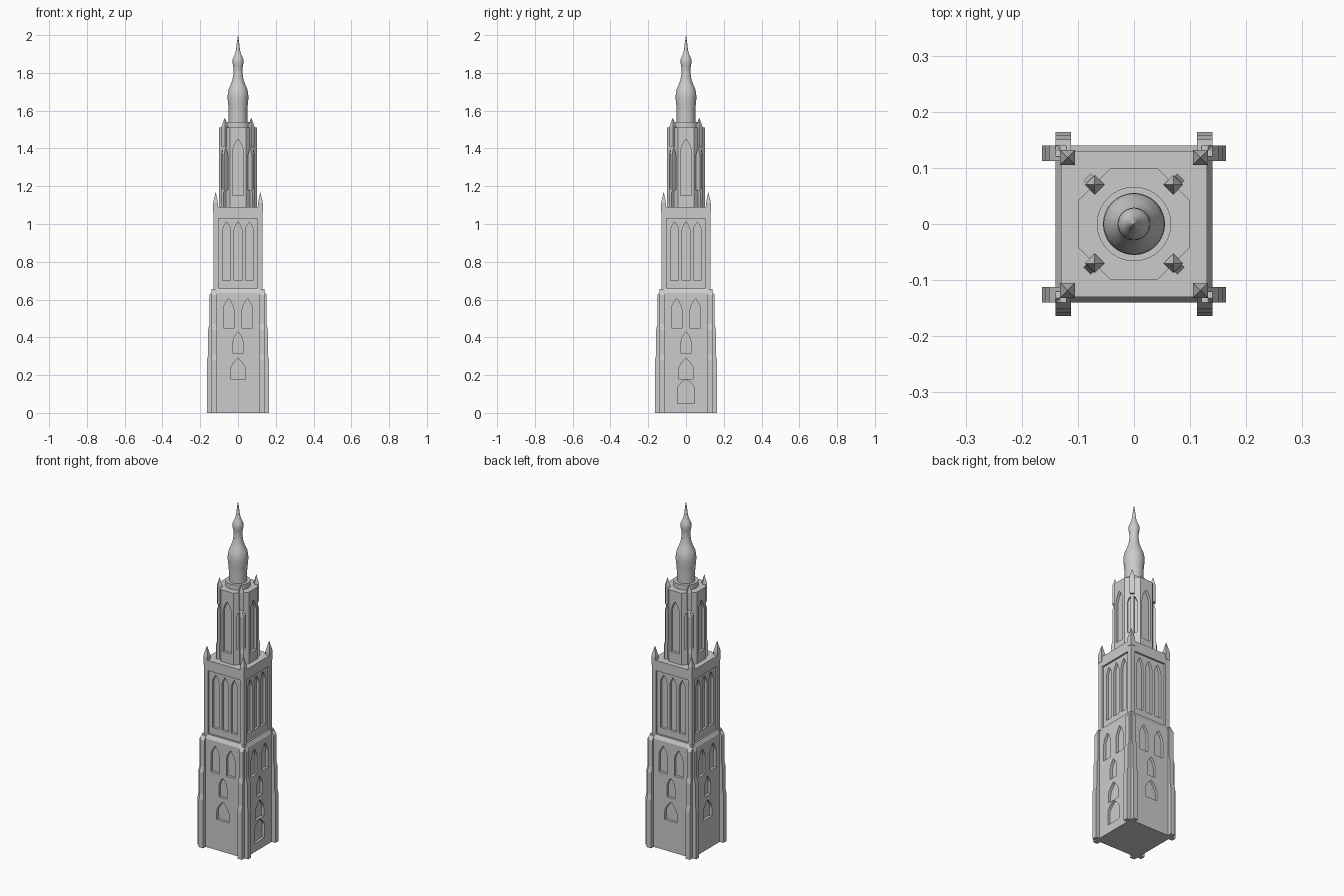
import bpy, bmesh, math
from mathutils import Vector, Matrix

if "Cube" in bpy.data.objects:
    bpy.data.objects.remove(bpy.data.objects["Cube"])


def finish(name, bm, smooth=False):
    bmesh.ops.remove_doubles(bm, verts=bm.verts, dist=1e-5)
    bmesh.ops.recalc_face_normals(bm, faces=bm.faces)
    mesh = bpy.data.meshes.new(name)
    bm.to_mesh(mesh)
    bm.free()
    if smooth:
        mesh.shade_smooth()
        mesh.set_sharp_from_angle(angle=math.radians(35))
    ob = bpy.data.objects.new(name, mesh)
    bpy.context.collection.objects.link(ob)
    return ob


def loft(bm, sides, profile, center=(0, 0), turn=0):
    """Stack regular rings given as (distance to flat side, height)."""
    rings = []
    for r, z in profile:
        R = r / math.cos(math.pi / sides)
        angles = [turn + math.pi * (2 * i + 1) / sides for i in range(sides)]
        rings.append([bm.verts.new((center[0] + R * math.cos(a),
                                    center[1] + R * math.sin(a), z)) for a in angles])
    for a, b in zip(rings, rings[1:]):
        for i in range(sides):
            j = (i + 1) % sides
            bm.faces.new((a[i], a[j], b[j], b[i]))
    bm.faces.new(rings[0])
    bm.faces.new(rings[-1])


def prism(bm, pts, lo, hi, angle, side_profile=False):
    """Extrude (across, z) outward, or (outward, z) sideways; angle 0 faces front."""
    rot = Matrix.Rotation(angle, 3, 'Z')
    ends = []
    for t in (lo, hi):
        ends.append([bm.verts.new(rot @ (Vector((t, -p, z)) if side_profile
                                         else Vector((p, -t, z)))) for p, z in pts])
    n = len(pts)
    for i in range(n):
        j = (i + 1) % n
        bm.faces.new((ends[0][i], ends[0][j], ends[1][j], ends[1][i]))
    bm.faces.new(ends[0])
    bm.faces.new(ends[1])


def lancet(x, half, z0, z1, rise):
    """Pointed arch outline."""
    right = []
    for i in range(6):
        t = i / 6
        right.append((half * math.cos(t * math.pi / 2) ** 0.9 * (1 - 0.12 * t),
                      z1 - rise + rise * t ** 0.95))
    pts = [(x - half, z0), (x + half, z0)] + [(x + u, z) for u, z in right]
    return pts + [(x, z1)] + [(x - u, z) for u, z in reversed(right)]


def cut(ob, cutter_bm):
    cutter = finish("window_cutter", cutter_bm)
    cutter.hide_render = True
    mod = ob.modifiers.new("windows", 'BOOLEAN')
    mod.operation, mod.solver, mod.object = 'DIFFERENCE', 'EXACT', cutter
    deps = bpy.context.evaluated_depsgraph_get()
    mesh = bpy.data.meshes.new_from_object(ob.evaluated_get(deps))
    ob.modifiers.clear()
    ob.data = mesh
    bpy.data.objects.remove(cutter)


quarter = [i * math.pi / 2 for i in range(4)]

# lower stage with its windows, and a door on the right side
bm = bmesh.new()
loft(bm, 4, [(.14, 0), (.14, .635), (.13, .655)])
lower = finish("lower_stage", bm)
bm = bmesh.new()
for a in quarter:
    for shape in (lancet(0, .04, .18, .29, .065), lancet(0, .026, .315, .43, .055),
                  lancet(-.05, .028, .45, .605, .06), lancet(.05, .028, .45, .605, .06)):
        prism(bm, shape, .125, .2, a)
prism(bm, lancet(0, .045, .05, .177, .05), .125, .2, math.pi / 2)
cut(lower, bm)

# paired stepped corner buttresses
bm = bmesh.new()
side = [(.12, 0), (.164, 0), (.164, .28), (.158, .31), (.158, .44), (.151, .47),
        (.151, .625), (.132, .655), (.12, .655)]
for a in quarter:
    for lo, hi in ((.112, .1395), (-.1395, -.112)):
        prism(bm, side, lo, hi, a, True)
finish("buttresses", bm)

# belfry stage: recessed panels, then triple lancets
bm = bmesh.new()
loft(bm, 4, [(.13, .65), (.13, 1.09)])
belfry = finish("belfry_stage", bm)
bm = bmesh.new()
for a in quarter:
    prism(bm, [(-.103, .66), (.103, .66), (.103, 1.03), (-.103, 1.03)], .12, .2, a)
cut(belfry, bm)
bm = bmesh.new()
for a in quarter:
    for x in (-.06, 0, .06):
        prism(bm, lancet(x, .021, .70, 1.012, .05), .106, .2, a)
cut(belfry, bm)

# corner pinnacles of the belfry
bm = bmesh.new()
for sx in (-1, 1):
    for sy in (-1, 1):
        loft(bm, 4, [(.0135, 1.06), (.0135, 1.11), (0.0004, 1.168)], (sx * .1185, sy * .1185))
finish("belfry_pinnacles", bm)

# octagonal lantern with tall windows
bm = bmesh.new()
loft(bm, 8, [(.10, 1.085), (.10, 1.51)])
lantern = finish("lantern", bm)
bm = bmesh.new()
for i in range(8):
    if i % 2:
        shape = lancet(0, .024, 1.18, 1.41, .045)
    else:
        shape = lancet(0, .028, 1.15, 1.45, .07)
    prism(bm, shape, .085, .15, i * math.pi / 4)
cut(lantern, bm)

# stepped piers and pinnacles on the diagonal sides
bm = bmesh.new()
pier = [(.08, 1.085), (.118, 1.085), (.118, 1.16), (.112, 1.185), (.112, 1.37),
        (.101, 1.41), (.08, 1.41)]
for a in quarter:
    d = a + math.pi / 4
    prism(bm, pier, -.009, .009, d, True)
    loft(bm, 4, [(.0125, 1.41), (.0125, 1.515), (.0004, 1.562)],
         (.099 * math.cos(d), .099 * math.sin(d)), math.pi / 4)
finish("lantern_piers", bm)

# round drum and onion spire
bm = bmesh.new()
loft(bm, 48, [(.066, 1.50), (.066, 1.54)])
finish("spire_drum", bm, True)
bm = bmesh.new()
loft(bm, 48, [(.049, 1.53), (.049, 1.60), (.052, 1.635), (.055, 1.665), (.054, 1.69),
              (.049, 1.715), (.038, 1.74), (.029, 1.765), (.025, 1.79), (.023, 1.82),
              (.026, 1.837), (.029, 1.855), (.028, 1.873), (.021, 1.89), (.014, 1.905),
              (.010, 1.925), (.006, 1.96), (.0004, 2.0)])
finish("onion_spire", bm, True)
